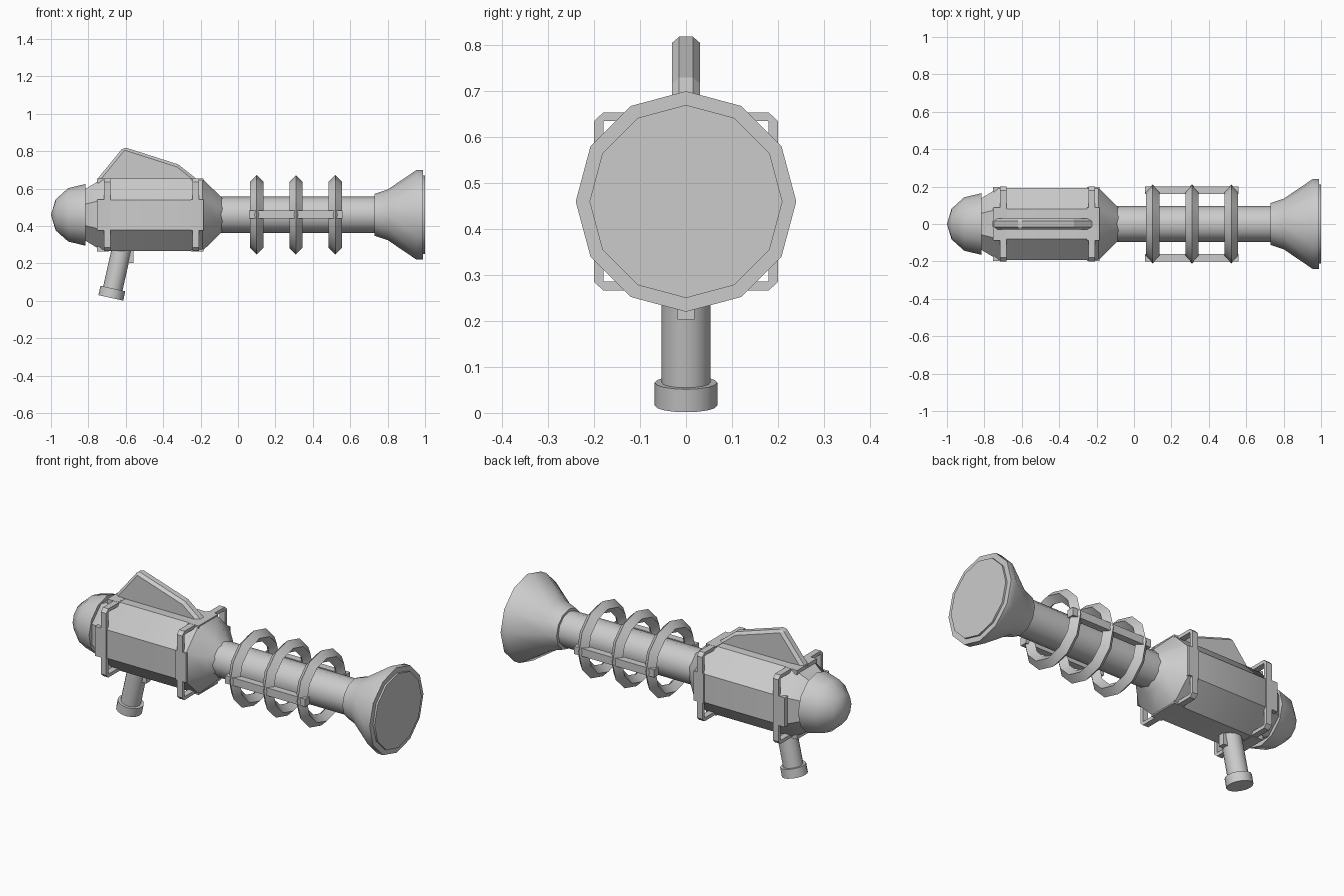
import bpy, bmesh, math
from mathutils import Vector, Matrix

AXIS_Z = 0.46
cube = bpy.data.objects.get("Cube")
if cube:
    bpy.data.objects.remove(cube, do_unlink=True)

grey = bpy.data.materials.new("plain_grey")
grey.use_nodes = True
COLOUR = (0.6, 0.6, 0.6, 1)
grey.diffuse_color = COLOUR
grey.node_tree.nodes["Principled BSDF"].inputs["Base Color"].default_value = COLOUR


def finish(name, bm, smooth=None):
    bmesh.ops.recalc_face_normals(bm, faces=bm.faces)
    mesh = bpy.data.meshes.new(name)
    bm.to_mesh(mesh)
    bm.free()
    mesh.materials.append(grey)
    ob = bpy.data.objects.new(name, mesh)
    bpy.context.collection.objects.link(ob)
    if smooth:
        bpy.ops.object.select_all(action='DESELECT')
        ob.select_set(True)
        bpy.context.view_layer.objects.active = ob
        bpy.ops.object.shade_smooth_by_angle(angle=math.radians(smooth))
    return ob


def lathe(name, profile, sides=12, turn=0.0, closed=False, smooth=35):
    """Spin (x, radius) points round the long axis."""
    bm = bmesh.new()
    rings = []
    for x, r in profile:
        if r == 0:
            rings.append([bm.verts.new((x, 0, AXIS_Z))] * sides)
            continue
        angles = [math.tau * (i + turn) / sides for i in range(sides)]
        rings.append([bm.verts.new((x, r * math.cos(a), AXIS_Z + r * math.sin(a)))
                      for a in angles])
    pairs = list(zip(rings, rings[1:]))
    if closed:
        pairs.append((rings[-1], rings[0]))
    for a, b in pairs:
        for i in range(sides):
            j = (i + 1) % sides
            bm.faces.new(list(dict.fromkeys((a[i], a[j], b[j], b[i]))))
    if not closed:
        for ring in (rings[0], rings[-1]):
            if ring[0] is not ring[1]:
                bm.faces.new(ring)
    return finish(name, bm, smooth)


def box(name, low, high):
    bm = bmesh.new()
    bmesh.ops.create_cube(bm, size=1)
    low, high = Vector(low), Vector(high)
    for v in bm.verts:
        v.co = (low + high) / 2 + v.co * (high - low)
    return finish(name, bm)


def rod(name, top, bottom, radius):
    top, bottom = Vector(top), Vector(bottom)
    axis = top - bottom
    bm = bmesh.new()
    place = Matrix.Translation((top + bottom) / 2) @ axis.to_track_quat('Z', 'Y').to_matrix().to_4x4()
    bmesh.ops.create_cone(bm, cap_ends=True, segments=16, radius1=radius,
                          radius2=radius, depth=axis.length, matrix=place)
    return finish(name, bm, 35)


# Eight-sided body with tapered ends
k = 1 / math.cos(math.pi / 8)
lathe("body", [(x, r * k) for x, r in
               [(-0.83, 0.13), (-0.725, 0.193), (-0.19, 0.193), (-0.11, 0.115), (-0.08, 0.085)]],
      sides=8, turn=0.5)

# Rear dome, barrel and flared muzzle
R = 0.165
lathe("rear_dome", [(-0.815 - 0.185 * math.sin(a), R * math.cos(a) if a < 1.5 else 0)
                    for a in (i * math.pi / 6 for i in range(4))])
lathe("barrel", [(-0.12, 0.097), (0.76, 0.097)])
lathe("muzzle", [(0.73, 0.112), (0.80, 0.135), (0.955, 0.24), (0.99, 0.24),
                 (0.99, 0.21), (1.0, 0.21)])

# Diamond-section rings round the barrel
for i, x in enumerate((0.1, 0.31, 0.52)):
    lathe(f"barrel_ring_{i + 1}", [(x - 0.035, 0.177), (x, 0.212), (x + 0.035, 0.177), (x, 0.142)],
          closed=True)

# Side rails joining the rings
for side, s in (("left", 1), ("right", -1)):
    y = sorted((s * 0.16, s * 0.2))
    box(f"{side}_ring_rail", (0.06, y[0], 0.44), (0.56, y[1], 0.484))


def frame(name, x, half_x):
    """Square hoop with clipped corners."""
    bm = bmesh.new()

    def outline(h, clip, px):
        pts = [(h, h - clip), (h - clip, h), (clip - h, h), (-h, h - clip),
               (-h, clip - h), (clip - h, -h), (h - clip, -h), (h, clip - h)]
        return [bm.verts.new((px, y, AXIS_Z + z * 0.97)) for y, z in pts]

    loops = [outline(0.2, 0.02, x - half_x), outline(0.2, 0.02, x + half_x),
             outline(0.18, 0.002, x + half_x), outline(0.18, 0.002, x - half_x)]
    for a, b in zip(loops, loops[1:] + loops[:1]):
        for i in range(8):
            j = (i + 1) % 8
            bm.faces.new((a[i], a[j], b[j], b[i]))
    return finish(name, bm)


# Body frames with a clamp plate on each of the four sides
for end, x, x0, x1 in (("rear", -0.70, -0.755, -0.69), ("front", -0.225, -0.25, -0.185)):
    frame(f"{end}_body_frame", x, 0.017)
    for s in (-1, 1):
        y = sorted((s * 0.17, s * 0.199))
        box(f"{end}_side_clamp", (x0, y[0], AXIS_Z - 0.083), (x1, y[1], AXIS_Z + 0.083))
        z = sorted((AXIS_Z + s * 0.17, AXIS_Z + s * 0.195))
        box(f"{end}_level_clamp", (x0, -0.088, z[0]), (x1, 0.088, z[1]))

# Top fin with chamfered rim
bm = bmesh.new()
shape = [(-0.765, 0.635), (-0.612, 0.823), (-0.32, 0.73), (-0.2, 0.635)]
sides = [[bm.verts.new((x, y, z)) for x, z in shape] for y in (-0.03, 0.03)]
for loop in sides:
    bm.faces.new(loop)
for i in range(4):
    j = (i + 1) % 4
    bm.faces.new((sides[0][i], sides[0][j], sides[1][j], sides[1][i]))
fin = finish("top_fin", bm)
bevel = fin.modifiers.new("rim", 'BEVEL')
bevel.width = 0.015
bevel.segments = 1

# Slanted grip, its end cap and the trigger
rod("grip", (-0.61, 0, 0.33), (-0.675, 0, 0.04), 0.053)
rod("grip_cap", (-0.669, 0, 0.066), (-0.68, 0, 0.016), 0.068)
box("trigger", (-0.6, -0.018, 0.203), (-0.56, 0.018, 0.3))
